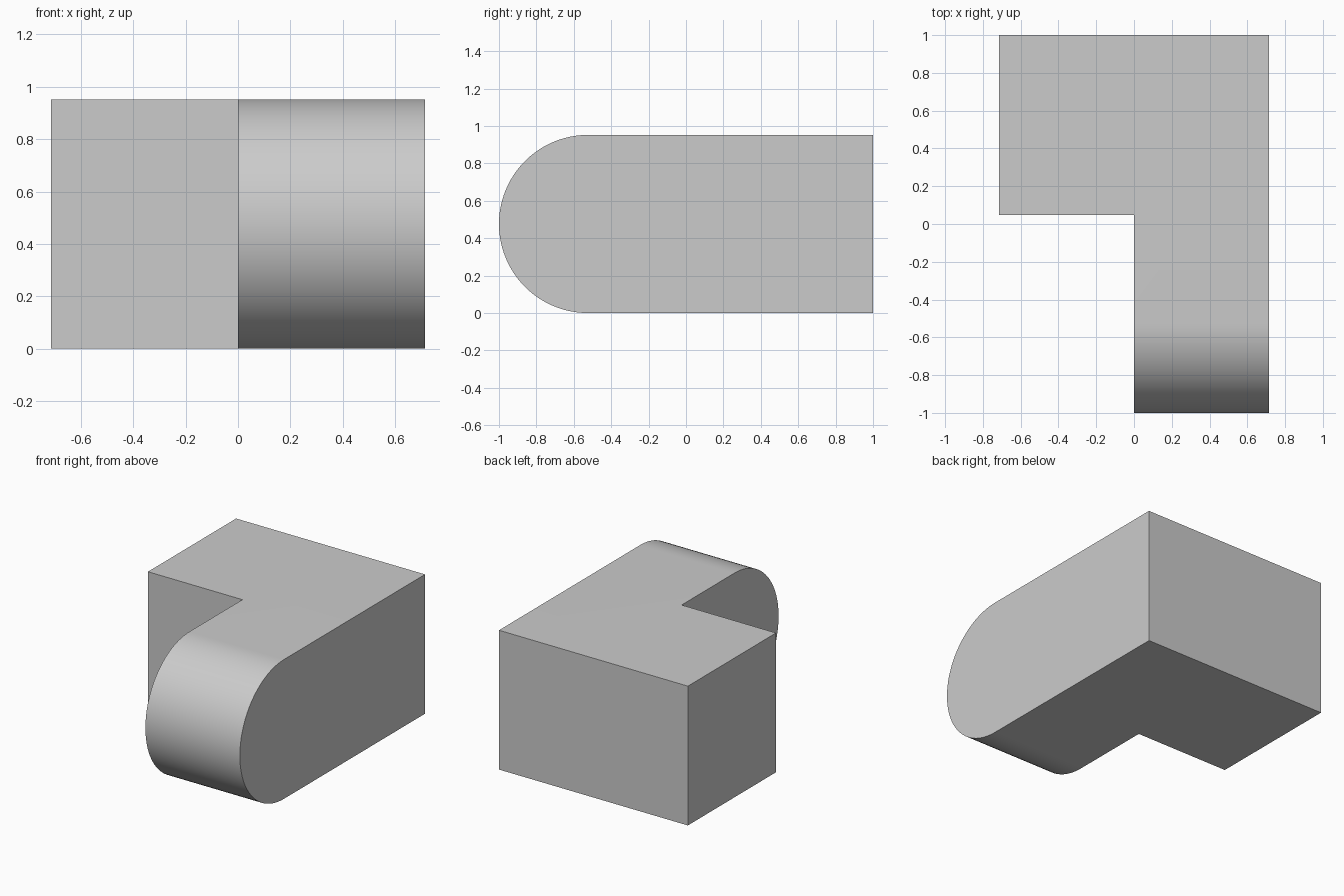
import bpy
import bmesh
from math import pi, sin, cos, radians
from mathutils import Matrix, Vector

if "Cube" in bpy.data.objects:
    bpy.data.objects.remove(bpy.data.objects["Cube"], do_unlink=True)

UNIT = 1 / 21
RADIUS = 10 * UNIT
HALF_WIDTH = 15 * UNIT
STEP_Y = UNIT
SEGMENTS = 48

grey = bpy.data.materials.new("light grey")
grey.use_nodes = True
colour = (0.6, 0.6, 0.6, 1)
grey.diffuse_color = colour
grey.node_tree.nodes["Principled BSDF"].inputs["Base Color"].default_value = colour


def make_object(name, bm):
    bmesh.ops.recalc_face_normals(bm, faces=bm.faces)
    mesh = bpy.data.meshes.new(name)
    bm.to_mesh(mesh)
    bm.free()
    mesh.materials.append(grey)
    obj = bpy.data.objects.new(name, mesh)
    bpy.context.collection.objects.link(obj)
    return obj


# Round-nosed bar: side profile extruded across the full width
profile = [(1, 0), (1, 2 * RADIUS)]
for i in range(SEGMENTS + 1):
    a = pi / 2 + pi * i / SEGMENTS
    profile.append((-1 + RADIUS + RADIUS * cos(a), RADIUS + RADIUS * sin(a)))
bm = bmesh.new()
side = bm.faces.new([bm.verts.new((-HALF_WIDTH, y, z)) for y, z in profile])
swept = bmesh.ops.extrude_face_region(bm, geom=[side], use_keep_orig=True)
bmesh.ops.translate(
    bm, vec=(2 * HALF_WIDTH, 0, 0),
    verts=[g for g in swept["geom"] if isinstance(g, bmesh.types.BMVert)])
body = make_object("round_nosed_corner_block", bm)

# Notch that leaves the rounded arm on the left side only
bm = bmesh.new()
bmesh.ops.create_cube(bm, size=2, matrix=Matrix.Translation(Vector((-1, STEP_Y - 2, 0.5)))
                      @ Matrix.Diagonal((1, 2, 1, 1)))
cutter = make_object("notch_cutter", bm)
cutter.hide_render = True
cut = body.modifiers.new("notch", 'BOOLEAN')
cut.operation = 'DIFFERENCE'
cut.solver = 'EXACT'
cut.object = cutter

bpy.ops.object.select_all(action='DESELECT')
bpy.context.view_layer.objects.active = body
body.select_set(True)
bpy.ops.object.modifier_apply(modifier=cut.name)
bpy.data.objects.remove(cutter, do_unlink=True)

# Smooth nose, sharp edges
bpy.ops.object.shade_smooth_by_angle(angle=radians(30))
